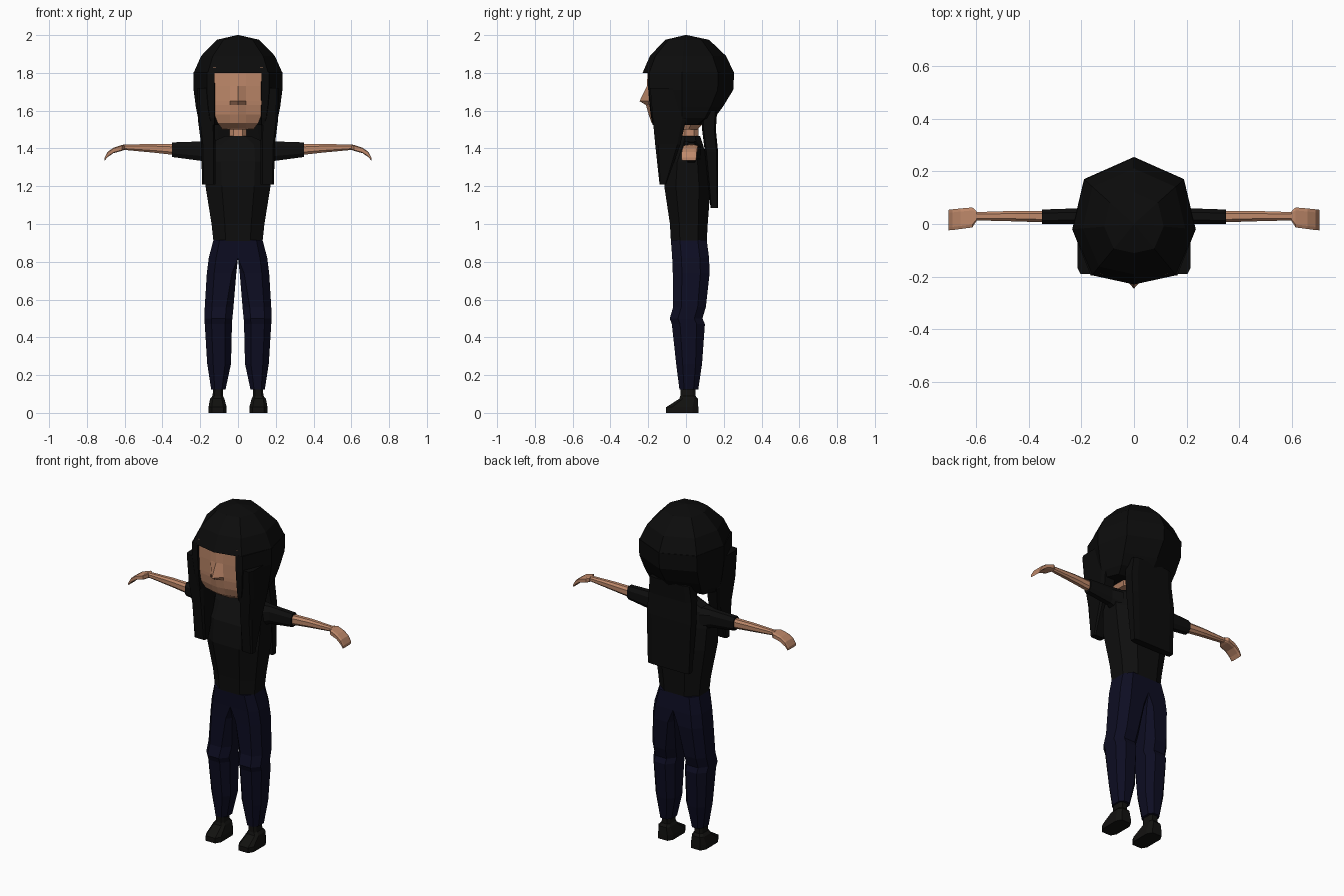
import bpy, bmesh


def material(name, rgb):
    m = bpy.data.materials.new(name)
    m.diffuse_color = (*rgb, 1)
    return m


SKIN = material("skin", (0.52, 0.25, 0.145))
HAIR = material("hair_black", (0.0035, 0.0035, 0.0035))
SHIRT = material("shirt_black", (0.0045, 0.0045, 0.0045))
DENIM = material("trouser_navy", (0.004, 0.004, 0.016))
SHOE = material("shoe_black", (0.006, 0.0058, 0.005))


def finish(name, bm, mat, mirror=False):
    bmesh.ops.remove_doubles(bm, verts=bm.verts, dist=0.0005)
    bmesh.ops.recalc_face_normals(bm, faces=bm.faces)
    me = bpy.data.meshes.new(name)
    bm.to_mesh(me)
    bm.free()
    me.materials.append(mat)
    ob = bpy.data.objects.new(name, me)
    bpy.context.collection.objects.link(ob)
    if mirror:
        ob.modifiers.new("mirror", 'MIRROR')
    return ob


def loft(name, rings, mat, mirror=False, closed=True, caps=True):
    """Skin a list of rings that all have the same number of points."""
    bm = bmesh.new()
    vs = [[bm.verts.new(p) for p in r] for r in rings]
    n = len(rings[0])
    for a, b in zip(vs, vs[1:]):
        for i in range(n if closed else n - 1):
            j = (i + 1) % n
            bm.faces.new((a[i], a[j], b[j], b[i]))
    if caps:
        bm.faces.new(vs[0])
        bm.faces.new(vs[-1])
    return finish(name, bm, mat, mirror)


def section(a0, a1, b0, b1, c=0.25, inner=None):
    """Rectangle with cut corners; inner sets the cut on the a0 side."""
    i = c if inner is None else inner
    w, d = a1 - a0, b1 - b0
    return [(a0 + i * w, b0), (a1 - c * w, b0), (a1, b0 + c * d), (a1, b1 - c * d),
            (a1 - c * w, b1), (a0 + i * w, b1), (a0, b1 - i * d), (a0, b0 + i * d)]


def upright(rows, c=0.25):
    """Rows of z, x0, x1, y0, y1 and an optional inner cut."""
    return [[(a, b, r[0]) for a, b in section(*r[1:5], c, r[5] if len(r) > 5 else None)]
            for r in rows]


def sideways(rows, c=0.25):
    """Rows of x, y0, y1, z0, z1."""
    return [[(r[0], a, b) for a, b in section(*r[1:5], c)] for r in rows]


# Shirt body and sleeves
loft("shirt_body", upright([
    (0.91, -0.13, 0.13, -0.08, 0.11), (1.00, -0.14, 0.14, -0.085, 0.115),
    (1.20, -0.172, 0.172, -0.115, 0.13), (1.33, -0.18, 0.18, -0.10, 0.115),
    (1.42, -0.17, 0.17, -0.05, 0.09), (1.465, -0.07, 0.07, -0.03, 0.075)]), SHIRT)
loft("sleeve", sideways([
    (0.14, -0.03, 0.08, 1.31, 1.44), (0.20, 0.0, 0.06, 1.335, 1.437),
    (0.35, 0.0, 0.055, 1.355, 1.432)]), SHIRT, True)

# Arms and drooping hands
loft("forearm", sideways([
    (0.33, 0.006, 0.05, 1.365, 1.422), (0.45, 0.01, 0.05, 1.378, 1.424),
    (0.61, 0.014, 0.045, 1.393, 1.42)]), SKIN, True)
loft("hand", sideways([
    (0.60, 0.01, 0.05, 1.393, 1.42), (0.615, -0.013, 0.063, 1.387, 1.418),
    (0.66, -0.019, 0.059, 1.375, 1.403), (0.69, -0.023, 0.056, 1.354, 1.382),
    (0.706, -0.024, 0.054, 1.336, 1.352)], 0.15), SKIN, True)

# Trousers with a knee crease
loft("trouser_leg", upright([
    (0.915, 0, 0.13, -0.08, 0.11, 0), (0.82, 0, 0.155, -0.073, 0.122, 0),
    (0.74, 0.009, 0.165, -0.07, 0.125, 0.15), (0.56, 0.024, 0.176, -0.068, 0.105),
    (0.50, 0.03, 0.178, -0.086, 0.087), (0.47, 0.032, 0.176, -0.075, 0.10),
    (0.26, 0.037, 0.163, -0.052, 0.085), (0.125, 0.066, 0.142, -0.035, 0.065)]),
    DENIM, True)

# Shoes
loft("shoe", upright([
    (0, 0.06, 0.156, -0.105, 0.065), (0.03, 0.06, 0.156, -0.105, 0.065),
    (0.075, 0.072, 0.148, -0.035, 0.063), (0.09, 0.08, 0.135, -0.03, 0.05),
    (0.14, 0.08, 0.13, -0.03, 0.05)], 0.18), SHOE, True)

# Neck and skull
loft("neck", upright([(1.42, -0.045, 0.045, -0.03, 0.065),
                      (1.58, -0.045, 0.045, -0.03, 0.065)]), SKIN)
loft("skull", upright([
    (1.50, -0.085, 0.085, -0.13, 0.06), (1.54, -0.105, 0.105, -0.165, 0.10),
    (1.64, -0.13, 0.13, -0.175, 0.14), (1.82, -0.13, 0.13, -0.18, 0.15)]), SKIN)

# Face plane: rows of z, half width, edge y, middle y, centre y
face_rows = [(1.83, 0.13, -0.19, -0.2, -0.202), (1.73, 0.13, -0.188, -0.2, -0.207),
             (1.65, 0.13, -0.183, -0.198, -0.246), (1.63, 0.13, -0.181, -0.197, -0.212),
             (1.58, 0.125, -0.172, -0.19, -0.198), (1.535, 0.108, -0.155, -0.175, -0.182),
             (1.505, 0.085, -0.12, -0.135, -0.14)]
loft("face", [[(-w, e, z), (-0.042, m, z), (0, c, z), (0.042, m, z), (w, e, z),
               (w, -0.08, z), (-w, -0.08, z)] for z, w, e, m, c in face_rows], SKIN)

# Hair cap: faceted dome over an eight-sided outline
half = [(0.16, -0.195), (0.235, -0.02), (0.19, 0.17)]
outline = [(0, -0.23)] + half + [(0, 0.255)] + [(-x, y) for x, y in reversed(half)]
dome = [(2.0, 0.02), (1.975, 0.48), (1.89, 0.83), (1.80, 1.0)]
loft("hair_cap", [[(x * s, y * s, z) for x, y in outline] for z, s in dome], HAIR)

# Lower hair wrapping the sides and back, open around the face
wrap = [(1.805, 1, 0.255, 1), (1.71, 1, 0.25, 1), (1.62, 0.95, 0.195, 0.96),
        (1.56, 0.90, 0.15, 0.92), (1.525, 0.82, 0.09, 0.88)]
rings = []
for z, sx, back, sf in wrap:
    right = [(0.10, -0.06), (0.125, -0.2 * sf), (0.16 * sx + 0.005, -0.195 * sf),
             (0.235 * sx, -0.02), (0.19 * sx, back * 0.67)]
    rings.append([(x, y, z) for x, y in right] + [(0, back, z)]
                 + [(-x, y, z) for x, y in reversed(right)])
loft("hair_back_and_sides", rings, HAIR)

# Long front locks
loft("front_lock", upright([
    (1.72, 0.123, 0.215, -0.19, 0.0), (1.55, 0.122, 0.212, -0.175, 0.0),
    (1.42, 0.12, 0.195, -0.163, -0.03), (1.21, 0.12, 0.19, -0.14, -0.105)], 0.12),
    HAIR, True)

# Hair hanging down the back
loft("back_hair", upright([
    (1.60, -0.13, 0.13, 0.08, 0.165), (1.50, -0.14, 0.14, 0.085, 0.158),
    (1.38, -0.145, 0.145, 0.10, 0.17), (1.085, -0.135, 0.135, 0.13, 0.17)], 0.12), HAIR)
